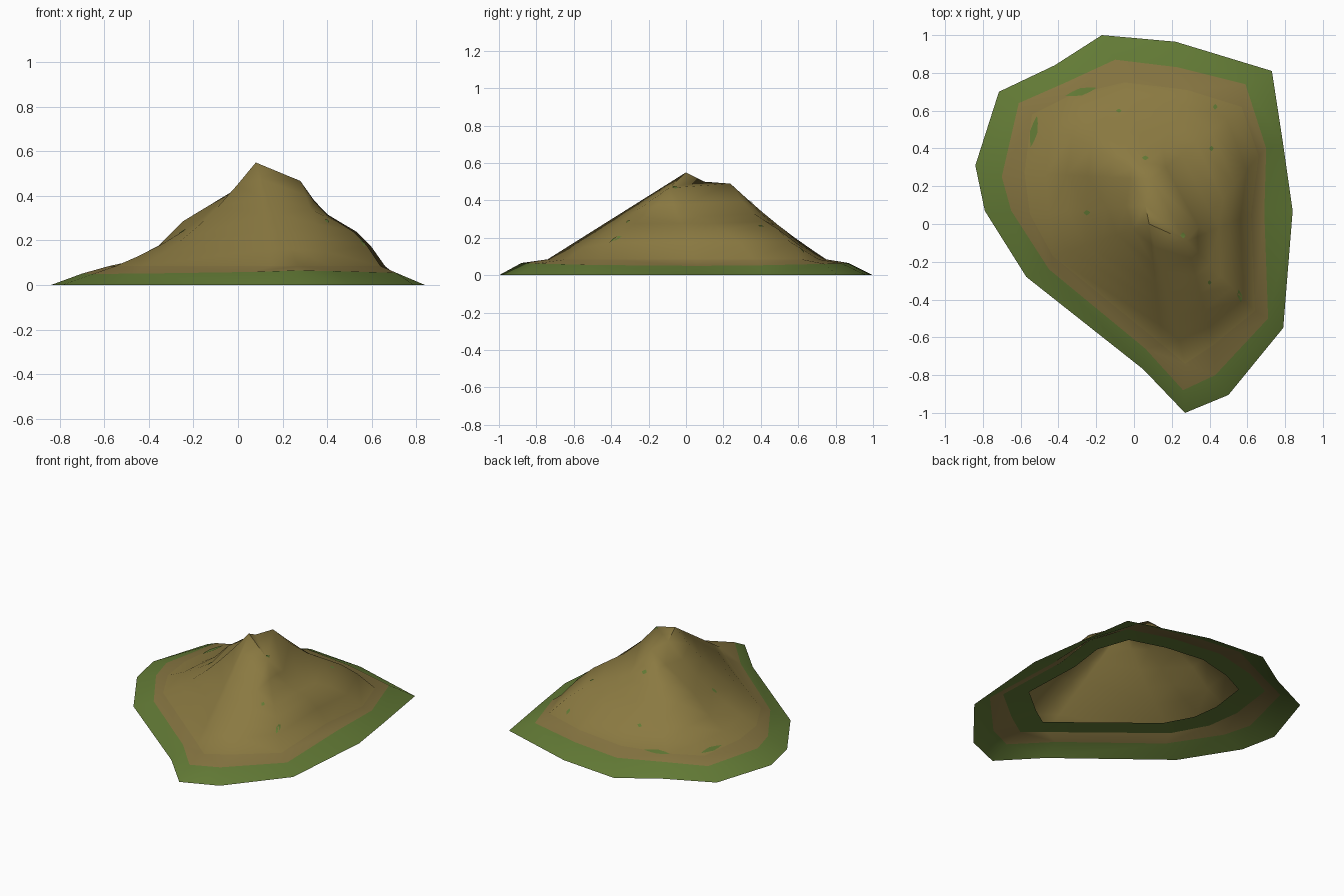
import bpy
import bmesh
from math import cos, sin, pi, radians
from mathutils import Vector
from mathutils.bvhtree import BVHTree

default_cube = bpy.data.objects.get("Cube")
if default_cube:
    bpy.data.objects.remove(default_cube, do_unlink=True)


def make_material(name, red, green, blue):
    material = bpy.data.materials.new(name)
    material.use_nodes = True
    colour = (red, green, blue, 1)
    material.diffuse_color = colour
    shader = material.node_tree.nodes["Principled BSDF"]
    shader.inputs["Base Color"].default_value = colour
    shader.inputs["Roughness"].default_value = 0.9
    return material


grass = make_material("grass green", .123, .195, .036)
dry_soil = make_material("dry soil brown", .235, .175, .052)
earth = make_material("earth brown", .255, .192, .053)


def make_object(name, bm, materials):
    """Link the mesh as a smooth-shaded object."""
    mesh = bpy.data.meshes.new(name)
    bm.to_mesh(mesh)
    bm.free()
    obj = bpy.data.objects.new(name, mesh)
    bpy.context.collection.objects.link(obj)
    for material in materials:
        mesh.materials.append(material)
    bpy.ops.object.select_all(action="DESELECT")
    obj.select_set(True)
    bpy.context.view_layer.objects.active = obj
    bpy.ops.object.shade_smooth_by_angle(angle=radians(60))


def loft(bm, rings):
    """Bridge closed rings of points; later rings get later materials."""
    rows = [[bm.verts.new(point) for point in ring] for ring in rings]
    for level, (low, high) in enumerate(zip(rows, rows[1:])):
        for i in range(len(low)):
            j = (i + 1) % len(low)
            face = bm.faces.new((low[i], high[i], high[j], low[j]))
            face.material_index = min(level, 2)


# High points of the summit
front_peak = Vector((.08, 0, .55))
left_shoulder = Vector((.28, -.09, .467))
back_peak = Vector((.09, .237, .49))
saddle = Vector((.06, .1, .5))

# Clockwise outlines: grass edge on the ground, grass border, foot of the mound
ground_edge = [(-.17, 1), (.22, .965), (.73, .81), (.79, .42), (.84, .07),
               (.79, -.55), (.5, -.905), (.27, -1), (.05, -.77), (-.57, -.28),
               (-.79, .07), (-.84, .31), (-.715, .7), (-.42, .84)]
grass_border = [(-.1, .87), (.23, .83), (.59, .74), (.7, .4), (.69, .06),
                (.71, -.5), (.43, -.8), (.26, -.88), (.06, -.66), (-.45, -.24),
                (-.65, .07), (-.7, .25), (-.61, .64), (-.36, .75)]
mound_foot = [(-.05, .75), (.28, .71), (.57, .62), (.66, .36), (.62, .05),
              (.64, -.46), (.42, -.64), (.27, -.74), (.15, -.64), (-.43, -.17),
              (-.55, .05), (-.58, .27), (-.54, .58), (-.34, .68)]


def summit_for(x, y):
    """The high point that a spoke of the mound climbs to."""
    if x > .4 and y < .4:
        return left_shoulder
    if y > .2:
        return back_peak
    return saddle if x < -.5 else front_peak


def swell(x, y, share):
    """How far a spoke bulges above or sinks below a straight climb."""
    wave = sin(2 * pi * share)
    if x > .5:
        return .03 * wave
    if x < -.3 and y > .2:
        return -.05 * max(0, wave)
    depth = .05 if x < -.3 else .02 if y > .2 else 0
    return -depth * sin(pi * share)


def climb(foot, share):
    point = foot.lerp(summit_for(foot.x, foot.y), share)
    point.z += swell(foot.x, foot.y, share)
    return point


def at_height(outline, z):
    return [Vector((x, y, z)) for x, y in outline]


# Hill: one open shell of rings from the ground to the summit
border_ring = [Vector((x, y, .05 + .02 * y * y)) for x, y in grass_border]
foot_ring = at_height(mound_foot, .085)
rings = [at_height(ground_edge, 0), border_ring, foot_ring]
steps = 6
for step in range(1, steps + 1):
    rings.append([climb(foot, step / steps) for foot in foot_ring])
bm = bmesh.new()
loft(bm, rings)
cap_corners = (front_peak, left_shoulder, back_peak, saddle)
cap = bm.faces.new([bm.verts.new(p) for p in cap_corners])
cap.material_index = 2
bmesh.ops.remove_doubles(bm, verts=bm.verts, dist=.001)
bmesh.ops.triangulate(bm, faces=bm.faces)
surface = BVHTree.FromBMesh(bm)
make_object("hill", bm, [grass, dry_soil, earth])

# Turf ledge: the skirt carried on beneath the mound
middle = Vector((.05, .05, .1))
bm = bmesh.new()
loft(bm, [foot_ring, [foot.lerp(middle, .2) for foot in at_height(mound_foot, .1)]])
make_object("turf_ledge", bm, [grass])

# Grass tufts: thin irregular patches laid onto the slope
tufts = [(-.53, .49, .02, .085, -.2), (-.28, .7, .085, .02, .25),
         (.56, -.38, .012, .035, .2), (.41, .4, .012, .015, 0),
         (.43, .62, .012, .015, 0), (.06, .35, .018, .012, 0),
         (-.08, .6, .015, .01, 0), (-.25, .06, .018, .014, 0),
         (.26, -.06, .014, .016, 0), (.4, -.31, .01, .012, 0)]
bm = bmesh.new()
sides = 8
for x, y, half_width, half_length, turn in tufts:
    corners = []
    for k in range(sides):
        angle = k * 2 * pi / sides
        wobble = .8 if k % 2 else 1
        u = half_width * wobble * cos(angle)
        v = half_length * wobble * sin(angle)
        spot = Vector((x + u * cos(turn) - v * sin(turn),
                       y + u * sin(turn) + v * cos(turn), 1))
        hit = surface.ray_cast(spot, Vector((0, 0, -1)))[0]
        corners.append(bm.verts.new(hit + Vector((0, 0, .004))))
    bm.faces.new(corners)
bmesh.ops.triangulate(bm, faces=bm.faces)
make_object("grass_tufts", bm, [grass])
